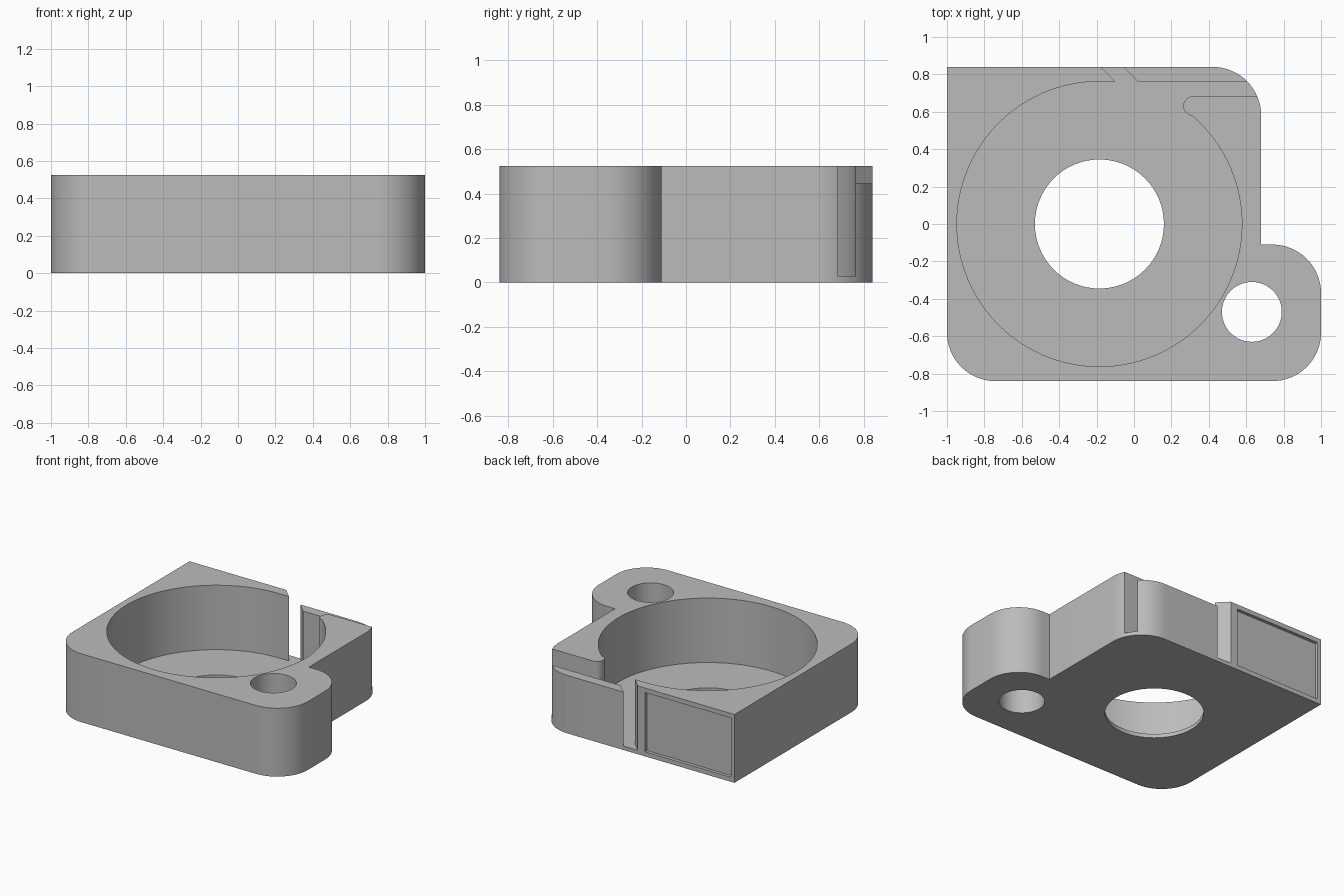
import bpy, bmesh
from math import cos, sin, radians

if "Cube" in bpy.data.objects:
    bpy.data.objects.remove(bpy.data.objects["Cube"], do_unlink=True)

HEIGHT, FLOOR = 0.525, 0.03
BORE_X, BORE_R = -0.185, 0.762
CORNER = 0.26


def arc(cx, cy, r, start, end, steps=16):
    """Points along an arc, angles in degrees."""
    angles = [radians(start + (end - start) * i / steps) for i in range(steps + 1)]
    return [(cx + r * cos(a), cy + r * sin(a)) for a in angles]


def circle(cx, cy, r, steps):
    return arc(cx, cy, r, 0, 360, steps)[:-1]


def prism(name, outline, z0, z1):
    """Extrude a flat outline upward into a closed solid."""
    bm = bmesh.new()
    base = bm.faces.new([bm.verts.new((x, y, z0)) for x, y in outline])
    top = bmesh.ops.extrude_face_region(bm, geom=[base])["geom"]
    verts = [v for v in top if isinstance(v, bmesh.types.BMVert)]
    bmesh.ops.translate(bm, vec=(0, 0, z1 - z0), verts=verts)
    bmesh.ops.recalc_face_normals(bm, faces=bm.faces)
    mesh = bpy.data.meshes.new(name)
    bm.to_mesh(mesh)
    bm.free()
    obj = bpy.data.objects.new(name, mesh)
    bpy.context.collection.objects.link(obj)
    return obj


def cut(target, cutter):
    """Subtract a cutter and discard it."""
    cutter.hide_render = True
    mod = target.modifiers.new("cut", "BOOLEAN")
    mod.operation, mod.solver, mod.object = "DIFFERENCE", "EXACT", cutter
    bpy.context.view_layer.objects.active = target
    bpy.ops.object.modifier_apply(modifier=mod.name)
    bpy.data.objects.remove(cutter, do_unlink=True)


# Housing block with rounded corners and a side ear
outline = [(-1, 0.84)]
outline += arc(-0.74, -0.58, CORNER, 180, 270)
outline += arc(0.74, -0.58, CORNER, 270, 360)
outline += arc(0.74, -0.37, CORNER, 0, 90)
outline += [(0.68, -0.11)]
outline += arc(0.42, 0.58, CORNER, 0, 90)
housing = prism("housing", outline, 0, HEIGHT)

# Round chamber, with the side slit, rounded tongue tip and slanted back slot
chamber = arc(BORE_X, 0, BORE_R, 90, 409.5, 96)
chamber += arc(0.315, 0.631, 0.052, 270, 90, 12)
chamber += [(0.85, 0.683), (0.85, 0.762), (0.02, 0.762), (-0.118, 0.9),
            (-0.238, 0.9), (-0.10, 0.762)]
cut(housing, prism("chamber_cutter", chamber, FLOOR, 0.7))

# Lowered top of the thin back arm
arm_gap = [(0.0, 0.72), (0.85, 0.72), (0.85, 0.9), (-0.16, 0.9)]
cut(housing, prism("arm_cutter", arm_gap, 0.445, 0.7))

# Floor opening and ear hole
cut(housing, prism("floor_hole_cutter", circle(BORE_X, 0, 0.345, 64), -0.1, 0.2))
cut(housing, prism("ear_hole_cutter", circle(0.63, -0.47, 0.16, 48), -0.1, 0.7))

# Shallow label recess in the back wall
recess = [(-0.97, 0.815), (-0.24, 0.815), (-0.24, 0.9), (-0.97, 0.9)]
cut(housing, prism("recess_cutter", recess, 0.035, 0.49))

# Single grey finish
grey = bpy.data.materials.new("grey")
grey.use_nodes = True
color = (0.5, 0.5, 0.5, 1)
grey.diffuse_color = color
grey.node_tree.nodes["Principled BSDF"].inputs["Base Color"].default_value = color
housing.data.materials.clear()
housing.data.materials.append(grey)

bpy.ops.object.select_all(action="DESELECT")
housing.select_set(True)
bpy.context.view_layer.objects.active = housing
bpy.ops.object.shade_smooth_by_angle(angle=radians(30))
